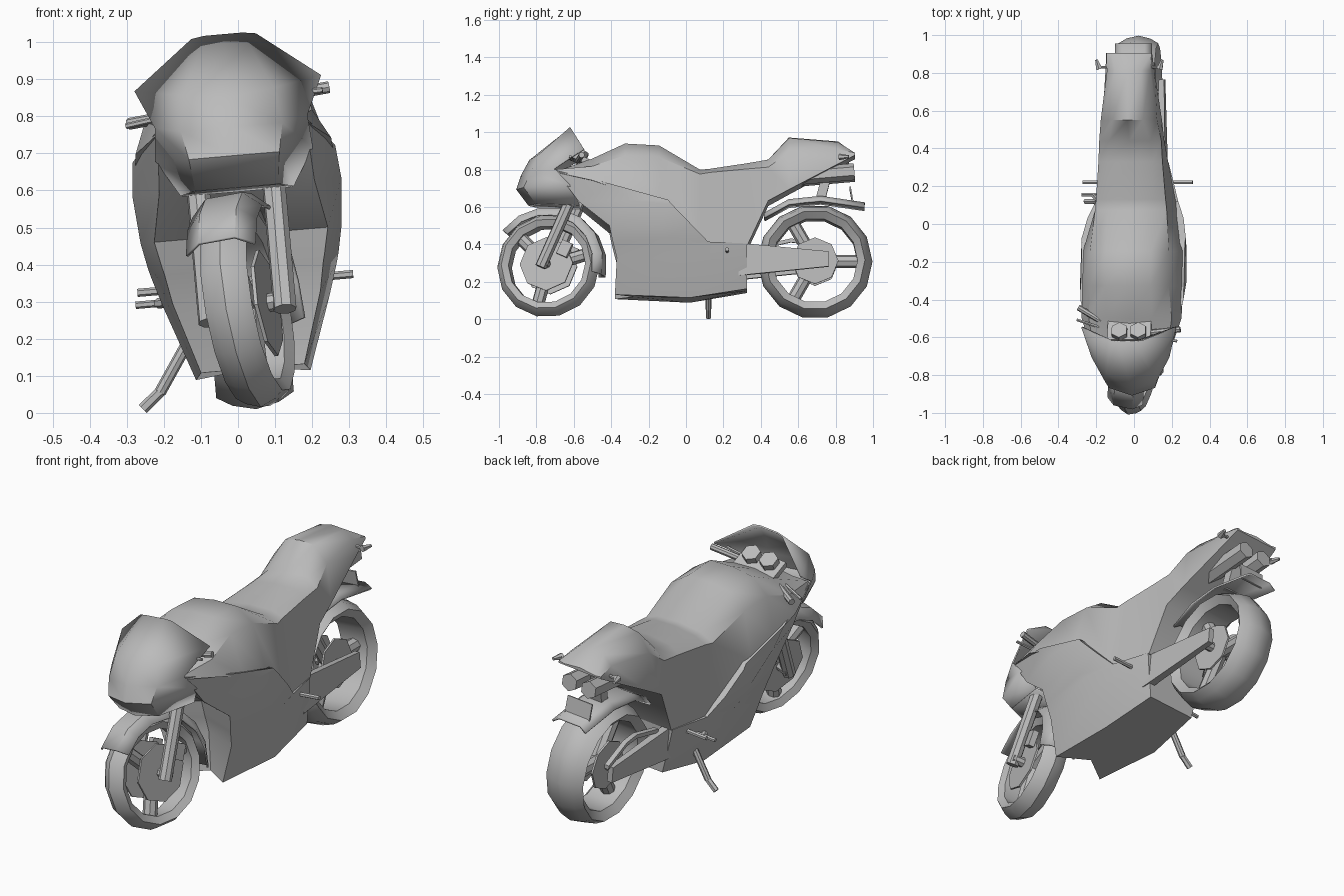
import bpy, bmesh, math
from mathutils import Matrix, Vector

if "Cube" in bpy.data.objects:
    bpy.data.objects.remove(bpy.data.objects["Cube"])

grey = bpy.data.materials.new("plain_grey")
grey.use_nodes = True
grey.diffuse_color = (0.5, 0.5, 0.5, 1)
grey.node_tree.nodes["Principled BSDF"].inputs["Base Color"].default_value = (0.5, 0.5, 0.5, 1)
parts = []


def finish(name, bm, thickness=0):
    bmesh.ops.recalc_face_normals(bm, faces=bm.faces)
    mesh = bpy.data.meshes.new(name)
    bm.to_mesh(mesh)
    bm.free()
    mesh.materials.append(grey)
    obj = bpy.data.objects.new(name, mesh)
    bpy.context.collection.objects.link(obj)
    if thickness:
        mod = obj.modifiers.new("thickness", 'SOLIDIFY')
        mod.thickness = thickness
        mod.offset = 0
    parts.append(obj)
    return obj


def loft(name, rings, ring_closed=True, loop=False, caps=True, thickness=0):
    bm = bmesh.new()
    rows = [[bm.verts.new(p) for p in ring] for ring in rings]
    n = len(rows[0])
    pairs = list(zip(rows, rows[1:])) + ([(rows[-1], rows[0])] if loop else [])
    for a, b in pairs:
        for i in range(n if ring_closed else n - 1):
            j = (i + 1) % n
            bm.faces.new((a[i], a[j], b[j], b[i]))
    if caps and not loop:
        bm.faces.new(rows[0])
        bm.faces.new(rows[-1])
    return finish(name, bm, thickness)


def mirrored(half):
    """Complete a half section, given from the middle outwards."""
    return half + [(-x, y, z) for x, y, z in reversed(half) if x > 0]


def rod(name, a, b, r, sides=8, r2=None):
    a, b = Vector(a), Vector(b)
    d = b - a
    m = Matrix.Translation((a + b) / 2) @ d.to_track_quat('Z', 'Y').to_matrix().to_4x4()
    bm = bmesh.new()
    bmesh.ops.create_cone(bm, cap_ends=True, segments=sides, radius1=r,
                          radius2=r if r2 is None else r2, depth=d.length, matrix=m)
    return finish(name, bm)


def box(name, centre, size, pitch=0):
    m = Matrix.Translation(centre) @ Matrix.Rotation(math.radians(pitch), 4, 'X') @ Matrix.Diagonal((*size, 1))
    bm = bmesh.new()
    bmesh.ops.create_cube(bm, size=1, matrix=m)
    return finish(name, bm)


def around(centre, x, r, degrees):
    t = math.radians(degrees)
    return (x, centre[1] + r * math.cos(t), centre[2] + r * math.sin(t))


def wheel(label, c, r, inner, hw, disc, first_spoke):
    mid = (r + inner) / 2
    profile = [(0, r), (hw * 0.6, r - 0.015), (hw, mid), (hw * 0.7, inner)]
    profile += [(-x, q) for x, q in reversed(profile) if x > 0]
    sides = 14
    out = [loft(label + "_tyre", [[around(c, x, q, 360 * i / sides) for x, q in profile]
                                  for i in range(sides)], loop=True)]
    for k in range(3):
        end = around(c, 0, inner + 0.01, first_spoke + 120 * k)
        out.append(rod(f"{label}_spoke_{k}", c, end, 0.035))
    out.append(rod(label + "_axle", (-0.12, *c[1:]), (0.12, *c[1:]), 0.025))
    for s, side in ((1, "left"), (-1, "right")):
        out.append(rod(f"{label}_disc_{side}", (s * 0.05, *c[1:]), (s * 0.06, *c[1:]), disc))
    return out


# Tank, seat and tail: y, top z, top width, shoulder z, shoulder width, edge z, edge width
stations = [
    (-.70, .79, .10, .785, .19, .77, .20),
    (-.50, .86, .12, .80, .22, .72, .265),
    (-.326, .94, .12, .86, .21, .66, .27),
    (-.144, .93, .12, .85, .21, .61, .268),
    (.075, .80, .12, .76, .19, .42, .215),
    (.13, .805, .12, .77, .185, .375, .205),
    (.33, .835, .12, .79, .17, .385, .165),
    (.44, .855, .11, .80, .165, .62, .165),
    (.55, .973, .08, .88, .15, .68, .158),
    (.813, .952, .07, .90, .115, .82, .13),
    (.904, .885, .09, .88, .12, .868, .122)]
loft("tank_seat_and_tail", [mirrored([(0, y, t), (tw, y, t - .01), (sw, y, sz), (ew, y, ez)])
                            for y, t, tw, sz, sw, ez, ew in stations])

# Lower fairing: front, middle and rear corner of each level as (width, y, z)
levels = [
    [(.14, -.38, .118), (.155, .02, .10), (.13, .326, .15)],
    [(.20, -.37, .31), (.225, 0, .30), (.155, .326, .30)],
    [(.215, -.39, .39), (.25, -.05, .38), (.168, .326, .39)],
    [(.22, -.395, .41), (.258, -.1, .41), (.22, .118, .395)],
    [(.235, -.41, .48), (.272, -.15, .48), (.255, .033, .48)],
    [(.21, -.572, .61), (.283, -.3, .61), (.277, -.075, .59)],
    [(.20, -.70, .78), (.274, -.4, .70), (.274, -.096, .615)]]
loft("lower_fairing", [mirrored([(0, f[1] + .1, f[2]), f, m, b, (0, b[1], b[2])])
                       for f, m, b in levels])

# Nose shell with windscreen, open at the back
nose = [
    [(0, -.62, 1.02), (.05, -.62, 1.02), (.085, -.615, 1.015)],
    [(0, -.834, .85), (.12, -.79, .865), (.25, -.545, .888)],
    [(0, -.878, .77), (.135, -.83, .77), (.203, -.705, .786)],
    [(0, -.904, .695), (.12, -.865, .695), (.21, -.62, .70)],
    [(0, -.84, .61), (.11, -.80, .61), (.15, -.57, .60)]]
shell = [[(-x, y, z) for x, y, z in reversed(h[1:])] + h for h in nose]
loft("nose_fairing", shell, ring_closed=False, caps=False, thickness=.008)
loft("nose_floor", [shell[-1][:3], list(reversed(shell[-1]))[:3]], ring_closed=False,
     caps=False, thickness=.008)

# Dashboard and gauges
box("dashboard", (0, -.56, .85), (.23, .13, .03), -25)
for s, side in ((1, "left"), (-1, "right")):
    rod("gauge_" + side, (s * .05, -.59, .85), (s * .05, -.56, .905), .046, 6)

# Front wheel, mudguard, fork and handlebars turn together
hub = (0, -.735, .285)
steered = wheel("front_wheel", hub, .28, .21, .065, .145, 15)
guard = []
for i in range(8):
    a = 142 - 22 * i
    half = [(.05, .305), (.095, .262)]
    guard.append([around(hub, x, r, a) for x, r in
                  [(-x, r) for x, r in reversed(half)] + half])
steered.append(loft("front_mudguard", guard, ring_closed=False, caps=False, thickness=.008))
for s, side in ((1, "left"), (-1, "right")):
    steered += [
        rod("fork_leg_" + side, (s * .105, -.755, .26), (s * .105, -.60, .61), .032),
        rod("fork_tube_" + side, (s * .105, -.60, .61), (s * .105, -.51, .82), .024),
        box("brake_caliper_" + side, (s * .08, -.63, .36), (.03, .06, .08), -25),
        rod("handlebar_" + side, (s * .10, -.56, .83), (s * .28, -.50, .83), .016),
        rod("lever_" + side, (s * .15, -.58, .83), (s * .275, -.565, .825), .008, 6)]
steered.append(box("fork_bridge", (0, -.52, .80), (.26, .07, .03)))
turn = (Matrix.Translation(hub) @ Matrix.Rotation(math.radians(-13), 4, Vector((0, .45, 1)))
        @ Matrix.Translation(-Vector(hub)))
for obj in steered:
    obj.data.transform(turn)

# Rear wheel and swingarm
wheel("rear_wheel", (0, .69, .307), .307, .227, .105, .125, 0)
for s, side in ((1, "left"), (-1, "right")):
    loft("swingarm_" + side, [[(s * x, y, z) for x, z in
                               ((i, lo), (o, lo), (o, hi), (i, hi))]
                              for y, i, o, lo, hi in ((.28, .112, .15, .22, .395),
                                                      (.765, .112, .14, .27, .35))])
guard_path = [(.38, .40), (.56, .44), (.64, .43), (.78, .36)]
loft("chain_guard", [[(-.10, y, z), (-.125, y, z), (-.125, y, z - .02), (-.10, y, z - .02)]
                     for y, z in guard_path])

# Rear mudguard and plate
hugger = [(.42, .56), (.55, .632), (.72, .65), (.955, .615)]
loft("rear_mudguard", [[(-.095, y, z - .025), (-.06, y, z), (.06, y, z), (.095, y, z - .025)]
                       for y, z in hugger], ring_closed=False, caps=False, thickness=.01)
box("rear_plate", (0, .885, .66), (.14, .008, .09), 10)
box("mudguard_stay", (0, .74, .72), (.07, .05, .16), -15)

# Exhausts, indicators and foot pegs
for s, side in ((1, "left"), (-1, "right")):
    rod("exhaust_" + side, (s * .055, .55, .755), (s * .055, .9, .785), .045, 6)
    rod("indicator_stem_" + side, (s * .10, .83, .86), (s * .16, .83, .855), .008, 6)
    rod("indicator_" + side, (s * .16, .82, .855), (s * .175, .87, .855), .018, 6, .008)
    rod("foot_peg_" + side, (s * .15, .22, .348), (s * .292, .22, .348), .011, 6)

# Gear lever and side stand
rod("gear_lever", (-.22, .13, .315), (-.24, .155, .315), .014, 6)
rod("gear_lever_peg", (-.18, .155, .315), (-.30, .155, .315), .01, 6)
rod("side_stand_leg", (-.13, .12, .26), (-.255, .12, .075), .016)
rod("side_stand_foot", (-.25, .12, .08), (-.305, .12, .035), .015, 6)

# Lean the whole machine onto its stand
lean = Matrix.Translation((.05, 0, 0)) @ Matrix.Rotation(math.radians(-5), 4, 'Y')
for obj in parts:
    obj.data.transform(lean)
lowest = min(v.co.z for obj in parts for v in obj.data.vertices)
bpy.ops.object.select_all(action='DESELECT')
for obj in parts:
    obj.data.transform(Matrix.Translation((0, 0, -lowest)))
    obj.select_set(True)
bpy.context.view_layer.objects.active = parts[0]
bpy.ops.object.shade_smooth_by_angle(angle=math.radians(40))
